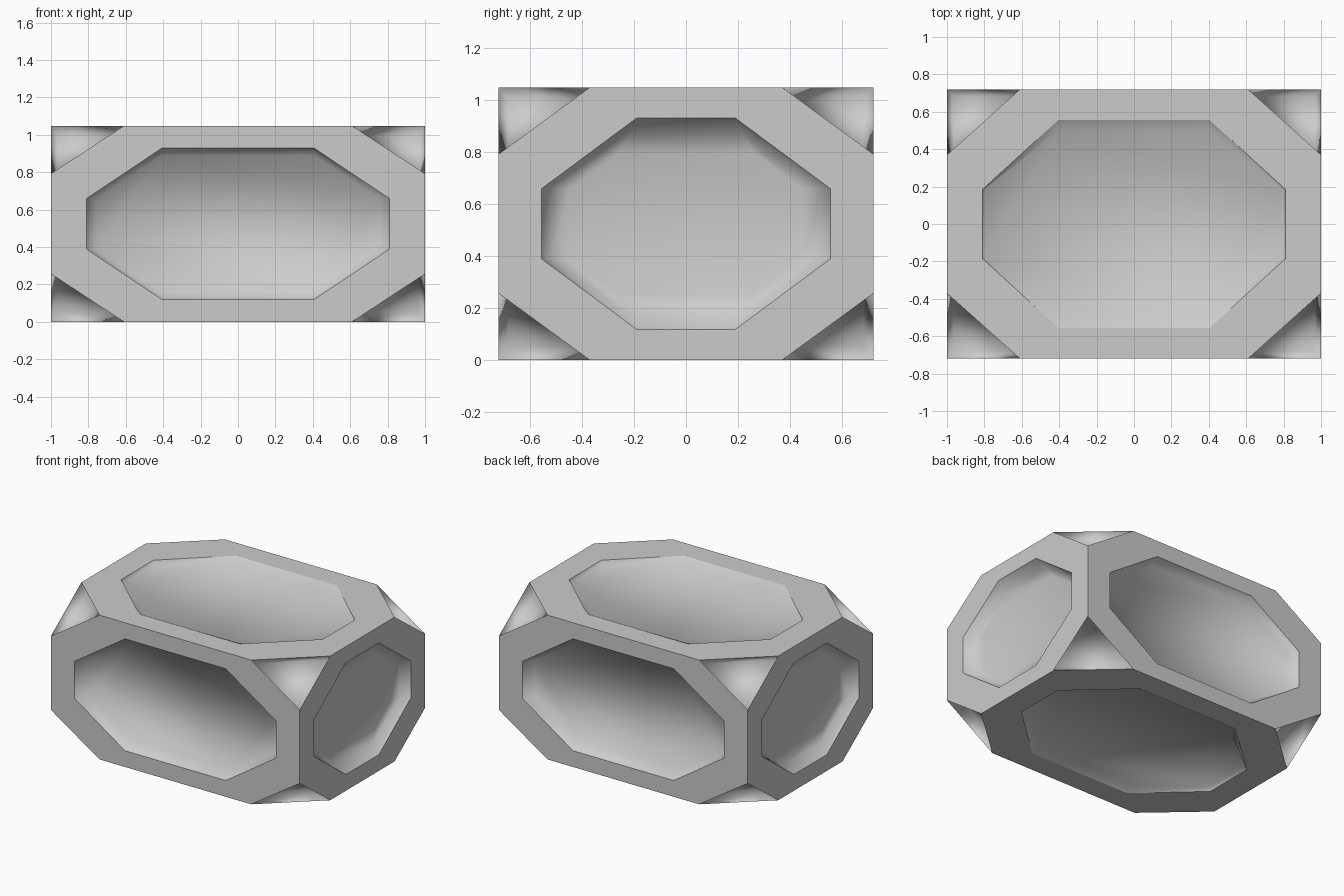
import bpy, bmesh
from mathutils import Vector

if "Cube" in bpy.data.objects:
    bpy.data.objects.remove(bpy.data.objects["Cube"])

HALF = (1.0, 0.72, 0.524)      # half sizes of the block
CUT = (0.61, 0.37, 0.268)      # where the corner cuts start on each axis
CORNER_DEPTH = 0.075

# Octagon rings for each face pair: (depth, short_u, full_u, short_v, full_v)
RINGS = {
    0: ((0, 0.19, 0.555, 0.135, 0.406),          # ends (u = y, v = z)
        (0.07, 0.215, 0.52, 0.135, 0.347),
        (0.085, 0.265, 0.447, 0.135, 0.27)),
    1: ((0, 0.405, 0.81, 0.135, 0.406),          # front and back (u = x, v = z)
        (0.07, 0.41, 0.757, 0.135, 0.364)),
    2: ((0, 0.405, 0.81, 0.185, 0.555),          # top and bottom (u = x, v = y)
        (0.028, 0.41, 0.80, 0.18, 0.495)),
}


def octagon(bm, axis, side, depth, a, A, b, B):
    u, v = [i for i in range(3) if i != axis]
    pts = [(a, B), (A, b), (A, -b), (a, -B), (-a, -B), (-A, -b), (-A, b), (-a, B)]
    ring = []
    for pu, pv in pts:
        p = Vector((0, 0, 0))
        p[axis] = side * (HALF[axis] - depth)
        p[u], p[v] = pu, pv
        ring.append(bm.verts.new(p))
    return ring


def bridge(bm, r1, r2, smooth):
    n = len(r1)
    for i in range(n):
        j = (i + 1) % n
        f = bm.faces.new((r1[i], r1[j], r2[j], r2[i]))
        f.smooth = smooth


bm = bmesh.new()

# Six faces: flat octagonal rim, softly shaded recess walls and sunken floor
for axis, rings in RINGS.items():
    u, v = [i for i in range(3) if i != axis]
    for side in (-1, 1):
        prev = octagon(bm, axis, side, 0, CUT[u], HALF[u], CUT[v], HALF[v])
        for k, r in enumerate(rings):
            ring = octagon(bm, axis, side, *r)
            bridge(bm, prev, ring, k > 0)
            prev = ring
        bm.faces.new(prev).smooth = True

# Eight triangular corner recesses, sunk along the cut plane's normal
for sx in (-1, 1):
    for sy in (-1, 1):
        for sz in (-1, 1):
            s = (sx, sy, sz)
            tri = [Vector([s[i] * (CUT[i] if i == k else HALF[i]) for i in range(3)])
                   for k in range(3)]
            n = Vector([s[i] / (HALF[i] - CUT[i]) for i in range(3)]).normalized()
            outer = [bm.verts.new(p) for p in tri]
            inner = [bm.verts.new(p - n * CORNER_DEPTH) for p in tri]
            bridge(bm, outer, inner, True)
            bm.faces.new(inner).smooth = True

bmesh.ops.remove_doubles(bm, verts=bm.verts, dist=0.0005)
bmesh.ops.recalc_face_normals(bm, faces=bm.faces)

# Keep the rim crisp against the recesses
for e in bm.edges:
    if any(not f.smooth for f in e.link_faces):
        e.smooth = False

mesh = bpy.data.meshes.new("crate_shell")
bm.to_mesh(mesh)
bm.free()
crate = bpy.data.objects.new("crate_shell", mesh)
crate.location.z = HALF[2]
bpy.context.collection.objects.link(crate)
